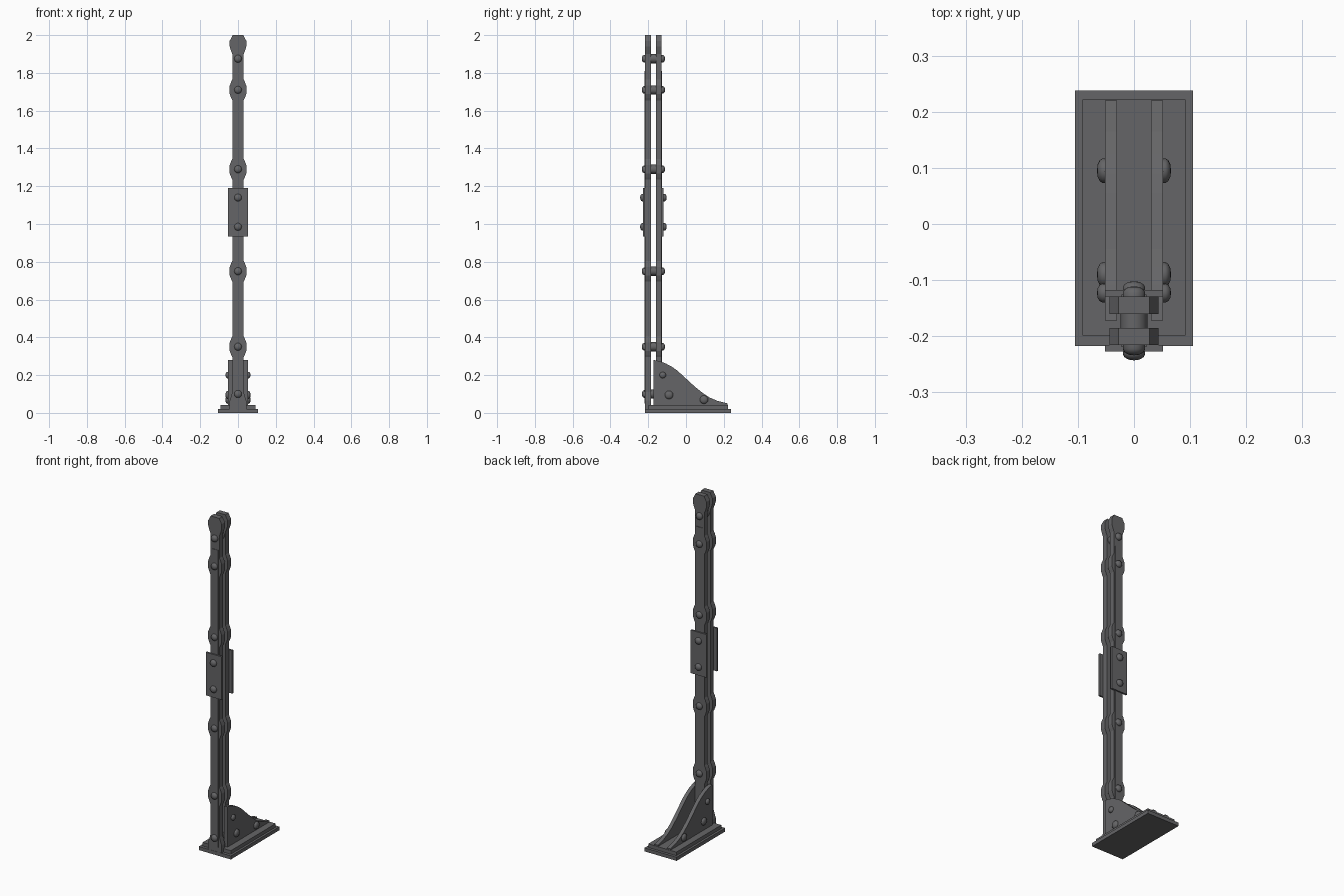
import bpy, bmesh, math
from mathutils import Matrix, Vector

cube = bpy.data.objects.get("Cube")
if cube:
    bpy.data.objects.remove(cube, do_unlink=True)

steel = bpy.data.materials.new("dark_grey_steel")
steel.use_nodes = True
grey = (0.13, 0.13, 0.135, 1)
steel.diffuse_color = grey
steel.node_tree.nodes["Principled BSDF"].inputs["Base Color"].default_value = grey


def finish(name, bm, smooth=False):
    bmesh.ops.recalc_face_normals(bm, faces=bm.faces)
    mesh = bpy.data.meshes.new(name)
    bm.to_mesh(mesh)
    bm.free()
    mesh.materials.append(steel)
    obj = bpy.data.objects.new(name, mesh)
    bpy.context.collection.objects.link(obj)
    if smooth:
        bpy.ops.object.select_all(action='DESELECT')
        obj.select_set(True)
        bpy.context.view_layer.objects.active = obj
        bpy.ops.object.shade_smooth_by_angle(angle=math.radians(40))
    return obj


def box(name, x0, x1, y0, y1, z0, z1):
    bm = bmesh.new()
    bmesh.ops.create_cube(bm, size=1)
    for v in bm.verts:
        v.co = Vector(((x0, x1)[v.co.x > 0], (y0, y1)[v.co.y > 0], (z0, z1)[v.co.z > 0]))
    return finish(name, bm)


def prism(name, points, depth):
    """Extrude a closed outline along the depth vector."""
    bm = bmesh.new()
    face = bm.faces.new([bm.verts.new(p) for p in points])
    new = bmesh.ops.extrude_face_region(bm, geom=[face])["geom"]
    bmesh.ops.translate(bm, vec=depth, verts=[v for v in new if isinstance(v, bmesh.types.BMVert)])
    return finish(name, bm)


def lathe(name, profile, place, direction, sides=16):
    """Spin (radius, height) points around an axis pointing along direction."""
    bm = bmesh.new()
    verts = [bm.verts.new((r, 0, h)) for r, h in profile]
    edges = [bm.edges.new(pair) for pair in zip(verts, verts[1:])]
    bmesh.ops.spin(bm, geom=verts + edges, cent=(0, 0, 0), axis=(0, 0, 1),
                   angle=2 * math.pi, steps=sides)
    bmesh.ops.remove_doubles(bm, verts=bm.verts, dist=0.0002)
    turn = Vector(direction).to_track_quat('Z', 'Y').to_matrix().to_4x4()
    bm.transform(Matrix.Translation(place) @ turn)
    return finish(name, bm, True)


def bolt(name, place, direction, r=0.021, h=0.016):
    profile = [(r, -0.004), (r, h * 0.3), (r * 0.85, h * 0.65), (r * 0.5, h * 0.92), (0, h)]
    lathe(name, profile, place, direction)


# Stepped foot plate
box("foot_plate", -0.105, 0.105, -0.217, 0.238, 0, 0.021)
box("foot_plate_step", -0.092, 0.092, -0.199, 0.222, 0.021, 0.042)

# Twin upright bars with rounded lobes at the joints
lobe = [(-0.055, 0.03), (-0.043, 0.036), (-0.022, 0.044), (0.022, 0.044), (0.043, 0.036), (0.055, 0.03)]
edge = [(0.021, 0.044), (0.065, 0.044), (0.09, 0.036), (0.11, 0.03)]
for z in (0.35, 0.75, 1.29, 1.71):
    edge += [(z + dz, w) for dz, w in lobe]
edge += [(1.9, 0.03), (1.92, 0.038), (1.94, 0.044), (1.97, 0.044), (1.99, 0.033), (2.0, 0.028)]
for name, y in (("front_bar", -0.216), ("back_bar", -0.16)):
    outline = [(w, y, z) for z, w in edge] + [(-w, y, z) for z, w in reversed(edge)]
    prism(name, outline, (0, 0.031, 0))

# Outer facing strips and splice plates
for side, y, out in (("front", -0.216, -1), ("back", -0.129, 1)):
    y0, y1 = sorted((y, y + out * 0.003))
    box(side + "_strip", -0.022, 0.022, y0, y1, 0.05, 1.81)
    y0, y1 = sorted((y, y + out * 0.011))
    box(side + "_splice_plate", -0.052, 0.052, y0, y1, 0.935, 1.19)
    for i, z in enumerate((0.1, 0.35, 0.75, 0.985, 1.14, 1.29, 1.71, 1.875)):
        lift = 0.011 if i in (3, 4) else 0.002
        bolt(f"{side}_bolt_{i + 1}", (0, y + out * lift, z), (0, out, 0), 0.02)

# Spacers between the bars
for i, z in enumerate((0.1, 0.35, 0.75, 1.29, 1.71, 1.875)):
    lathe(f"spacer_{i + 1}", [(0.024, 0), (0.024, 0.028)], (0, -0.187, z), (0, 1, 0))

# Swept gusset brackets, mirrored on both sides, with side bolts
curve = [(-0.172, 0.042), (-0.172, 0.28), (-0.14, 0.274), (-0.108, 0.262), (-0.077, 0.246),
         (-0.045, 0.223), (-0.013, 0.194), (0.018, 0.165), (0.055, 0.132), (0.09, 0.104),
         (0.124, 0.082), (0.165, 0.064), (0.22, 0.05), (0.22, 0.042)]
for side, s in (("left", 1), ("right", -1)):
    prism(side + "_gusset", [(s * 0.03, y, z) for y, z in curve], (s * 0.022, 0, 0))
    for i, (y, z, r) in enumerate(((-0.123, 0.2, 0.017), (-0.09, 0.095, 0.022), (0.095, 0.07, 0.022))):
        bolt(f"{side}_gusset_bolt_{i + 1}", (s * 0.052, y, z), (s, 0, 0), r, 0.014)
